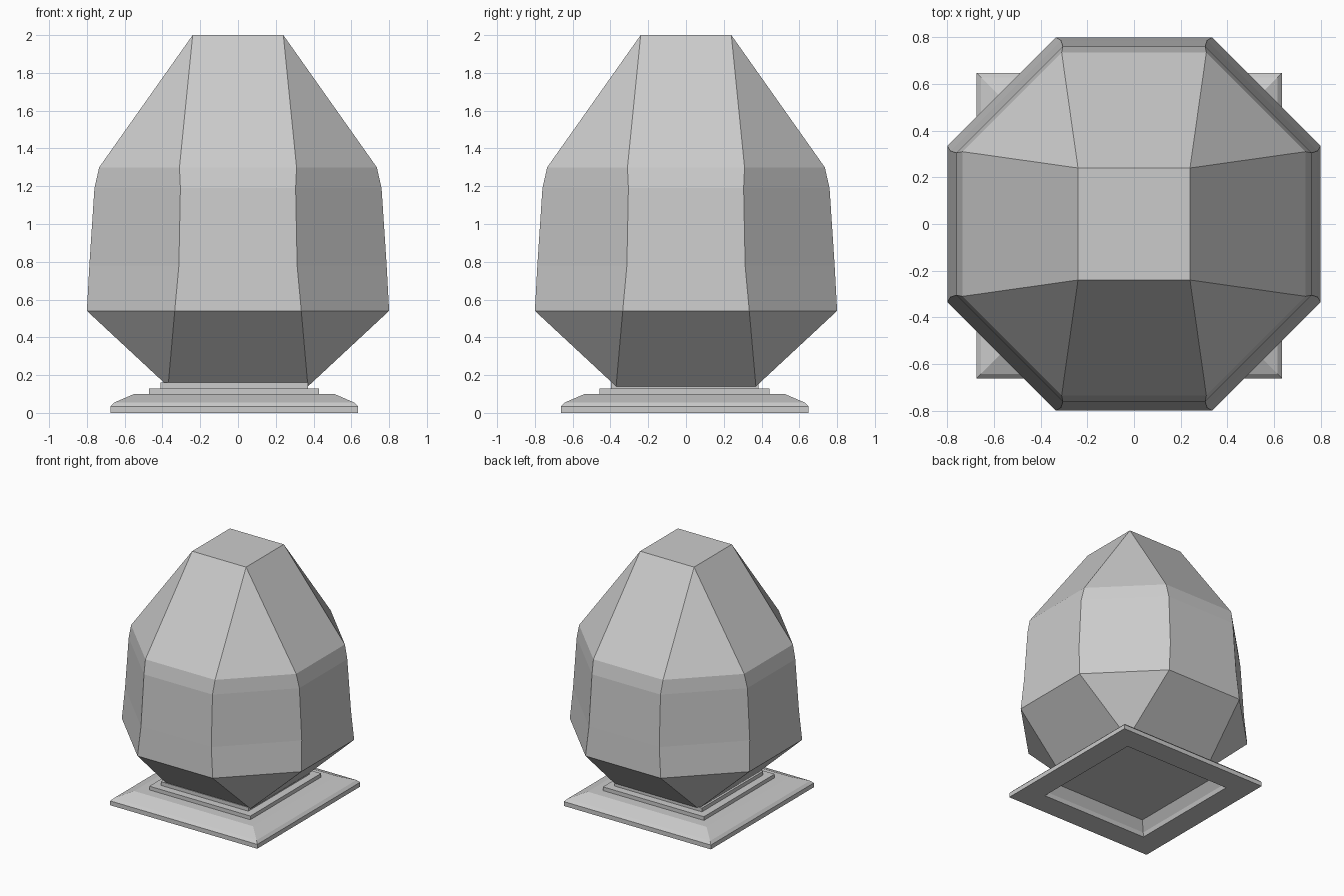
import bpy, bmesh

if "Cube" in bpy.data.objects:
    bpy.data.objects.remove(bpy.data.objects["Cube"])


def loft(name, rings, center=(0.0, 0.0)):
    """Loft eight-point rings (half width, corner start, height).
    Equal half width and corner start gives a plain square."""
    bm = bmesh.new()
    loops = []
    for a, b, z in rings:
        pts = [(a, -b), (a, b), (b, a), (-b, a), (-a, b), (-a, -b), (-b, -a), (b, -a)]
        if a == b:
            corners = [bm.verts.new((center[0] + x, center[1] + y, z))
                       for x, y in ((a, -a), (a, a), (-a, a), (-a, -a))]
            loops.append([corners[i] for i in (0, 1, 1, 2, 2, 3, 3, 0)])
        else:
            loops.append([bm.verts.new((center[0] + x, center[1] + y, z)) for x, y in pts])
    for low, high in zip(loops, loops[1:]):
        for i in range(8):
            j = (i + 1) % 8
            face = list(dict.fromkeys((low[i], low[j], high[j], high[i])))
            if len(face) > 2:
                bm.faces.new(face)
    # end caps
    bm.faces.new(list(dict.fromkeys(reversed(loops[0]))))
    bm.faces.new(list(dict.fromkeys(loops[-1])))
    bmesh.ops.recalc_face_normals(bm, faces=bm.faces)
    mesh = bpy.data.meshes.new(name)
    bm.to_mesh(mesh)
    bm.free()
    obj = bpy.data.objects.new(name, mesh)
    bpy.context.collection.objects.link(obj)
    return obj


# Faceted body: square foot, octagonal belly, square top
loft("faceted_body", [
    (0.37, 0.37, 0.14),
    (0.80, 0.335, 0.54),
    (0.787, 0.313, 0.78),
    (0.76, 0.305, 1.19),
    (0.735, 0.31, 1.30),
    (0.24, 0.24, 2.00),
])

# Stepped base: hollow underside, sloped skirt, two steps
base_profile = [
    (0.41, 0.095), (0.46, 0.03), (0.47, 0.0),
    (0.655, 0.0), (0.655, 0.035), (0.635, 0.055), (0.53, 0.10),
    (0.45, 0.10), (0.45, 0.13), (0.39, 0.13), (0.39, 0.16),
]
loft("stepped_base", [(h, h, z) for h, z in base_profile], center=(-0.02, -0.007))
